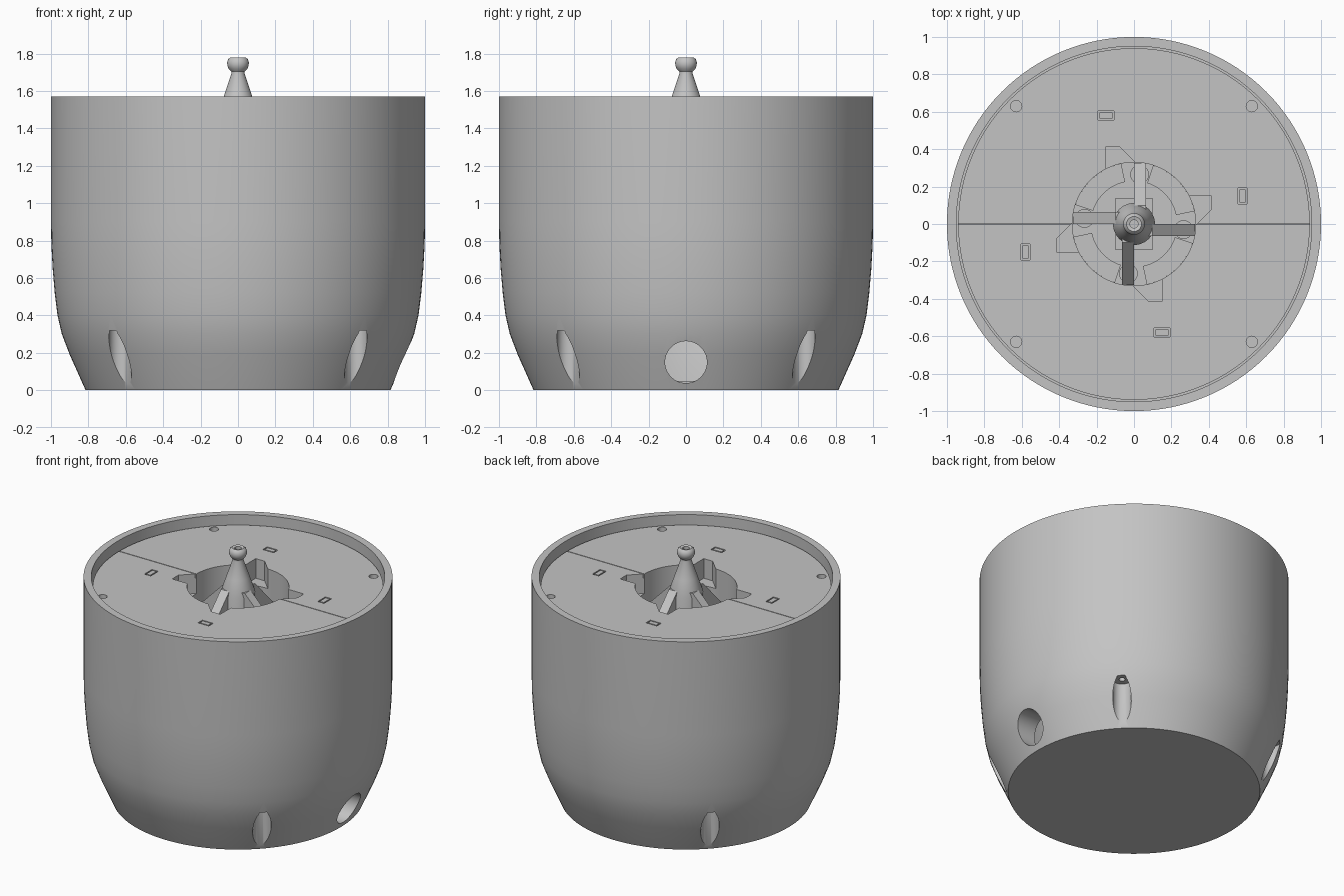
import bpy, bmesh, math
from mathutils import Matrix, Vector

if "Cube" in bpy.data.objects:
    bpy.data.objects.remove(bpy.data.objects["Cube"], do_unlink=True)

grey = bpy.data.materials.new("plain_grey")
grey.use_nodes = True
GREY = (0.55, 0.55, 0.55, 1)
grey.diffuse_color = GREY
grey.node_tree.nodes["Principled BSDF"].inputs["Base Color"].default_value = GREY

LID = 1.5      # top face of the lid
FLOOR = 1.02   # bottom of the socket


def finish(name, bm):
    bmesh.ops.remove_doubles(bm, verts=bm.verts, dist=1e-5)
    bmesh.ops.recalc_face_normals(bm, faces=bm.faces)
    mesh = bpy.data.meshes.new(name)
    bm.to_mesh(mesh)
    bm.free()
    ob = bpy.data.objects.new(name, mesh)
    bpy.context.collection.objects.link(ob)
    mesh.materials.append(grey)
    return ob


def lathe(name, profile, steps=128):
    """Revolve a closed (radius, z) profile around the z axis."""
    bm = bmesh.new()
    vs = [bm.verts.new((r, 0, z)) for r, z in profile]
    edges = [bm.edges.new((a, b)) for a, b in zip(vs, vs[1:])]
    bmesh.ops.spin(bm, geom=vs + edges, cent=(0, 0, 0), axis=(0, 0, 1),
                   angle=math.tau, steps=steps, use_merge=True)
    return finish(name, bm)


def prism(name, outline, low, high, matrix=Matrix()):
    """Extrude an (x, y) outline from low to high along z."""
    bm = bmesh.new()
    face = bm.faces.new([bm.verts.new((x, y, low)) for x, y in outline])
    top = bmesh.ops.extrude_face_region(bm, geom=[face])["geom"]
    bmesh.ops.translate(bm, vec=(0, 0, high - low),
                        verts=[v for v in top if isinstance(v, bmesh.types.BMVert)])
    bm.transform(matrix)
    return finish(name, bm)


def circle(r, n=48, x=0, y=0):
    return [(x + r * math.cos(math.tau * i / n), y + r * math.sin(math.tau * i / n))
            for i in range(n)]


def box(sx, sy, x=0, y=0):
    return [(x + a * sx / 2, y + b * sy / 2)
            for a, b in ((-1, -1), (1, -1), (1, 1), (-1, 1))]


def quarter(k):
    return Matrix.Rotation(k * math.pi / 2, 4, 'Z')


def boolean(ob, tool, operation='DIFFERENCE'):
    tool.hide_render = True
    mod = ob.modifiers.new("bool", 'BOOLEAN')
    mod.operation, mod.solver, mod.object = operation, 'EXACT', tool
    bpy.context.view_layer.objects.active = ob
    bpy.ops.object.modifier_apply(modifier=mod.name)
    bpy.data.objects.remove(tool, do_unlink=True)


def smooth(ob, angle=30):
    bpy.ops.object.select_all(action='DESELECT')
    ob.select_set(True)
    bpy.context.view_layer.objects.active = ob
    bpy.ops.object.shade_smooth_by_angle(angle=math.radians(angle))


# Hollow housing with a tapered foot and a raised rim
housing = lathe("housing", [
    (0, 0), (.815, 0), (.9, .19), (.942, .3), (.965, .4), (.98, .52), (.991, .65),
    (.998, .78), (1, .9), (1, 1.57), (.95, 1.57), (.95, 1.41), (.88, 1.41),
    (.88, 1.36), (.93, 1.28), (.93, .7), (.78, .38), (.74, .05), (0, .05)])

# Screw recesses on the diagonals of the foot, each with a small screw hole
for k in range(4):
    boolean(housing, prism("recess", circle(.06, x=.63, y=.63), -.1, .32, quarter(k)))
    boolean(housing, prism("bore", circle(.02, 24, .63, .63), .3, .42, quarter(k)))

# Round cable opening on the left side
sideways = Matrix.Translation((0, 0, .15)) @ Matrix.Rotation(math.pi / 2, 4, 'Y')
boolean(housing, prism("opening", circle(.112, 64), .6, 1.1, sideways))
smooth(housing)

# Lid with the socket block below it
lid = prism("lid", circle(.94, 128), 1.415, LID)
boolean(lid, prism("block", circle(.47, 64), FLOOR - .06, 1.45), 'UNION')
boolean(lid, prism("well", circle(.33, 96), FLOOR, 1.6))
for k in range(4):
    # Pinwheel notches
    notch = [(-.15, .2), (-.15, .415), (-.08, .415), (.005, .33), (.005, .2)]
    boolean(lid, prism("notch", notch, 1.36, 1.6, quarter(k)))
    # Screw holes
    boolean(lid, prism("screw_hole", circle(.03, 32, .63, .63), 1.44, 1.6, quarter(k)))
    # Small rectangular pockets
    boolean(lid, prism("pocket", box(.086, .05, -.15, .58), 1.45, 1.6, quarter(k)))
# Seam across the middle
for side in (-1, 1):
    boolean(lid, prism("seam", box(.64, .005, side * .65), 1.47, 1.6))
smooth(lid)

for k in range(4):
    # Tabs filling the pockets, leaving a narrow groove
    prism("pocket_tab", box(.068, .032, -.15, .58), 1.44, LID, quarter(k))
    # Ledge segments on the socket floor
    arc = [math.radians(a) for a in range(12, 73, 6)]
    ledge = [(.33 * math.cos(a), .33 * math.sin(a)) for a in arc]
    ledge += [(.23 * math.cos(a), .23 * math.sin(a)) for a in reversed(arc)]
    prism("socket_ledge", ledge, FLOOR - .01, 1.2, quarter(k))
    # Round bosses under the ribs
    smooth(prism("socket_boss", circle(.05, 32, .03, .265), FLOOR - .01, 1.17, quarter(k)))
    # Sloping ribs, drawn in the (radius, height) plane
    rib = [(.02, FLOOR - .01), (.325, FLOOR - .01), (.325, 1.27), (.1, 1.5), (.02, 1.5)]
    upright = Matrix(((0, 0, 1, 0), (1, 0, 0, 0), (0, 1, 0, 0), (0, 0, 0, 1)))
    prism("rib", rib, 0, .065, quarter(k) @ upright)

# Central post: cone, neck and hollow ball tip on a square foot
post = lathe("center_post", [
    (0, 1.74), (.022, 1.74), (.022, 1.775), (.04, 1.78), (.052, 1.77), (.058, 1.752),
    (.057, 1.735), (.05, 1.718), (.036, 1.703), (.036, 1.69), (.075, 1.575),
    (.112, 1.465), (.112, FLOOR - .01), (0, FLOOR - .01)], 48)
smooth(post, 35)
prism("post_foot", box(.2, .28), FLOOR - .01, 1.12)
